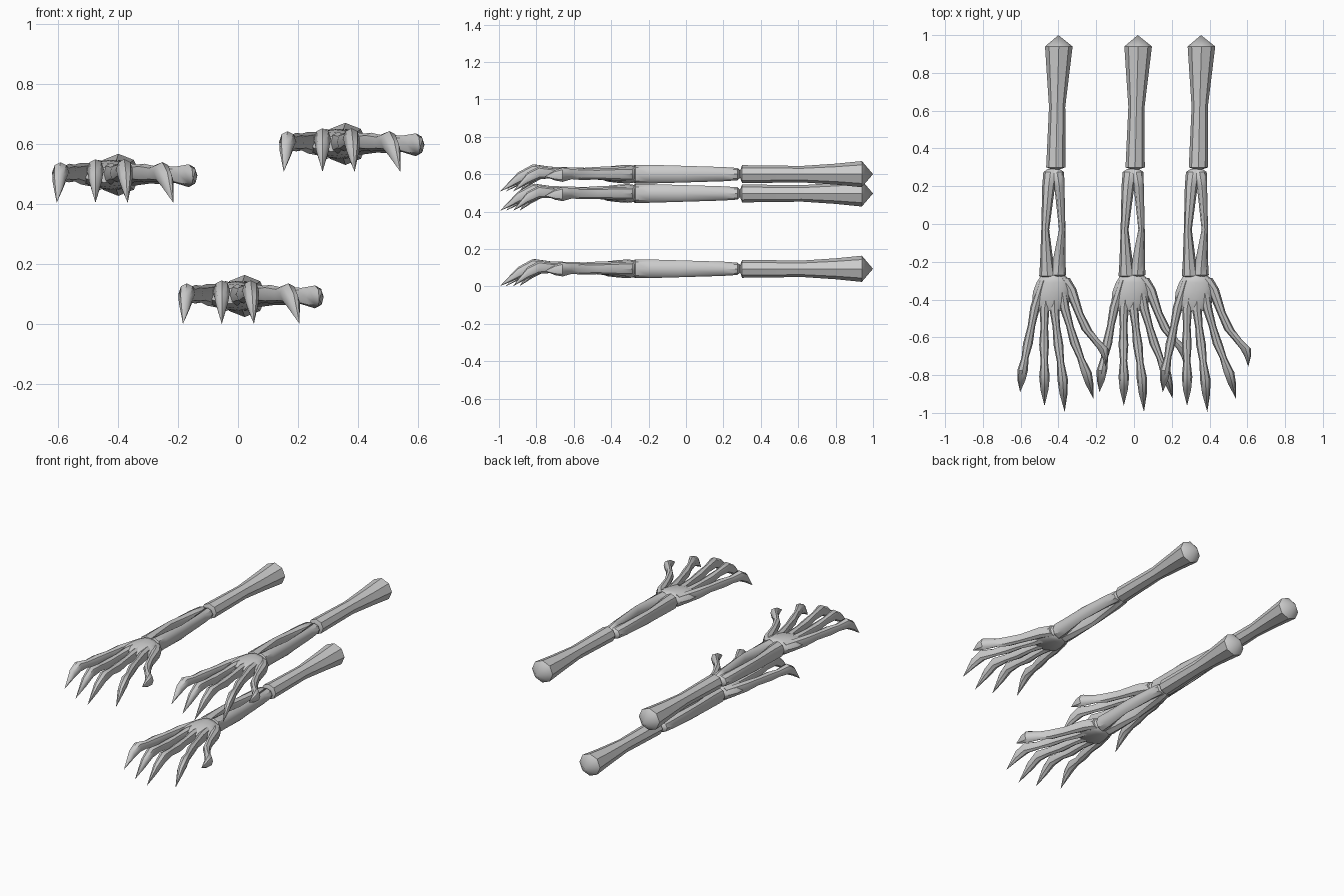
import bpy, bmesh, math


def loft(name, rings, sides=8):
    """Tube along y; each ring is (x, y, z, half width, half height), zero width makes a point."""
    bm = bmesh.new()
    loops = []
    for x, y, z, rx, rz in rings:
        if rx == 0:
            loops.append([bm.verts.new((x, y, z))])
        else:
            loops.append([bm.verts.new((x + rx * math.cos(2 * math.pi * i / sides), y,
                                        z + rz * math.sin(2 * math.pi * i / sides)))
                          for i in range(sides)])
    for a, b in zip(loops, loops[1:]):
        for i in range(sides):
            j = (i + 1) % sides
            if len(a) == 1:
                bm.faces.new((a[0], b[i], b[j]))
            elif len(b) == 1:
                bm.faces.new((a[i], a[j], b[0]))
            else:
                bm.faces.new((a[i], a[j], b[j], b[i]))
    for end in (loops[0], loops[-1]):
        if len(end) > 1:
            bm.faces.new(end)
    bmesh.ops.recalc_face_normals(bm, faces=bm.faces)
    mesh = bpy.data.meshes.new(name)
    bm.to_mesh(mesh)
    bm.free()
    ob = bpy.data.objects.new(name, mesh)
    bpy.context.collection.objects.link(ob)
    bpy.ops.object.select_all(action='DESELECT')
    ob.select_set(True)
    bpy.context.view_layer.objects.active = ob
    bpy.ops.object.shade_smooth_by_angle(angle=math.radians(40))
    return ob


parts = []

# upper arm, flared at the shoulder and pointed at both ends
parts.append(loft("upper_arm", [
    (0, 1.0, 0, 0, 0), (0.002, 0.94, 0, 0.073, 0.07), (-0.002, 0.8, 0, 0.06, 0.056),
    (-0.007, 0.62, 0, 0.043, 0.044), (-0.014, 0.3, 0, 0.051, 0.048),
    (-0.015, 0.282, 0, 0, 0)]))

# forearm: two bones that meet at elbow and wrist and leave a slit between
parts.append(loft("forearm_outer_bone", [
    (-0.03, 0.292, 0, 0.025, 0.018), (-0.042, 0.275, 0, 0.038, 0.033),
    (-0.052, 0.2, 0, 0.034, 0.038), (-0.070, -0.03, 0, 0.021, 0.045),
    (-0.062, -0.2, 0, 0.035, 0.05), (-0.058, -0.275, 0, 0.044, 0.05),
    (-0.05, -0.29, 0, 0.025, 0.03)]))
parts.append(loft("forearm_inner_bone", [
    (-0.02, 0.292, 0, 0.025, 0.018), (-0.008, 0.275, 0, 0.038, 0.033),
    (0.005, 0.2, 0, 0.027, 0.038), (0.020, -0.03, 0, 0.017, 0.045),
    (0.003, -0.2, 0, 0.034, 0.05), (-0.002, -0.27, 0, 0.043, 0.05),
    (-0.01, -0.285, 0, 0.025, 0.03)]))

# palm
parts.append(loft("palm", [
    (-0.027, -0.265, 0, 0.04, 0.03), (-0.027, -0.28, 0, 0.07, 0.046),
    (-0.024, -0.31, 0, 0.092, 0.05), (-0.032, -0.36, 0, 0.103, 0.047),
    (-0.042, -0.42, 0, 0.098, 0.04), (-0.045, -0.46, 0, 0.07, 0.025)], 12))

# four clawed fingers: base, middle joint, knuckle and tip in plan
fingers = {
    "little_finger": ((-0.08, -0.30), (-0.123, -0.44), (-0.162, -0.635), (-0.190, -0.775), (-0.203, -0.89)),
    "ring_finger": ((-0.05, -0.30), (-0.074, -0.45), (-0.076, -0.64), (-0.074, -0.81), (-0.074, -0.963)),
    "middle_finger": ((-0.02, -0.30), (-0.022, -0.45), (0.0, -0.64), (0.022, -0.82), (0.033, -0.995)),
    "index_finger": ((0.01, -0.30), (0.034, -0.45), (0.088, -0.635), (0.148, -0.785), (0.185, -0.925)),
}


def mix(a, b, t):
    return a[0] + (b[0] - a[0]) * t, a[1] + (b[1] - a[1]) * t


for name, (base, root, joint, knuckle, tip) in fingers.items():
    lift = 0.018 if name in ("ring_finger", "middle_finger") else 0.008
    parts.append(loft(name, [
        (*base, 0, 0.025, 0.04), (*root, 0.004, 0.026, 0.036),
        (*mix(root, joint, 0.5), 0.006, 0.020, 0.028), (*joint, 0.006, 0.026, 0.031),
        (*mix(joint, knuckle, 0.5), lift - 0.004, 0.019, 0.026),
        (*knuckle, lift, 0.028, 0.034), (*mix(knuckle, tip, 0.45), -0.022, 0.021, 0.031),
        (*tip, -0.093, 0, 0)]))

# thumb, splayed outwards with a level claw
parts.append(loft("thumb", [
    (0.02, -0.285, 0, 0.04, 0.035), (0.063, -0.345, 0, 0.032, 0.035),
    (0.108, -0.47, 0, 0.023, 0.029), (0.150, -0.56, 0, 0.027, 0.031),
    (0.190, -0.61, 0, 0.024, 0.027), (0.236, -0.66, -0.003, 0.029, 0.038),
    (0.247, -0.70, -0.006, 0.017, 0.028), (0.250, -0.755, -0.012, 0, 0)]))

# three copies of the arm at different heights
places = [("left", -0.40, 0.497), ("middle", 0.02, 0.094), ("right", 0.355, 0.60)]
for side, x, z in places[1:]:
    for part in parts:
        twin = part.copy()
        twin.name = f"{side}_{part.name}"
        twin.location = (x, 0, z)
        bpy.context.collection.objects.link(twin)
for part in parts:
    part.location = (places[0][1], 0, places[0][2])
    part.name = "left_" + part.name
